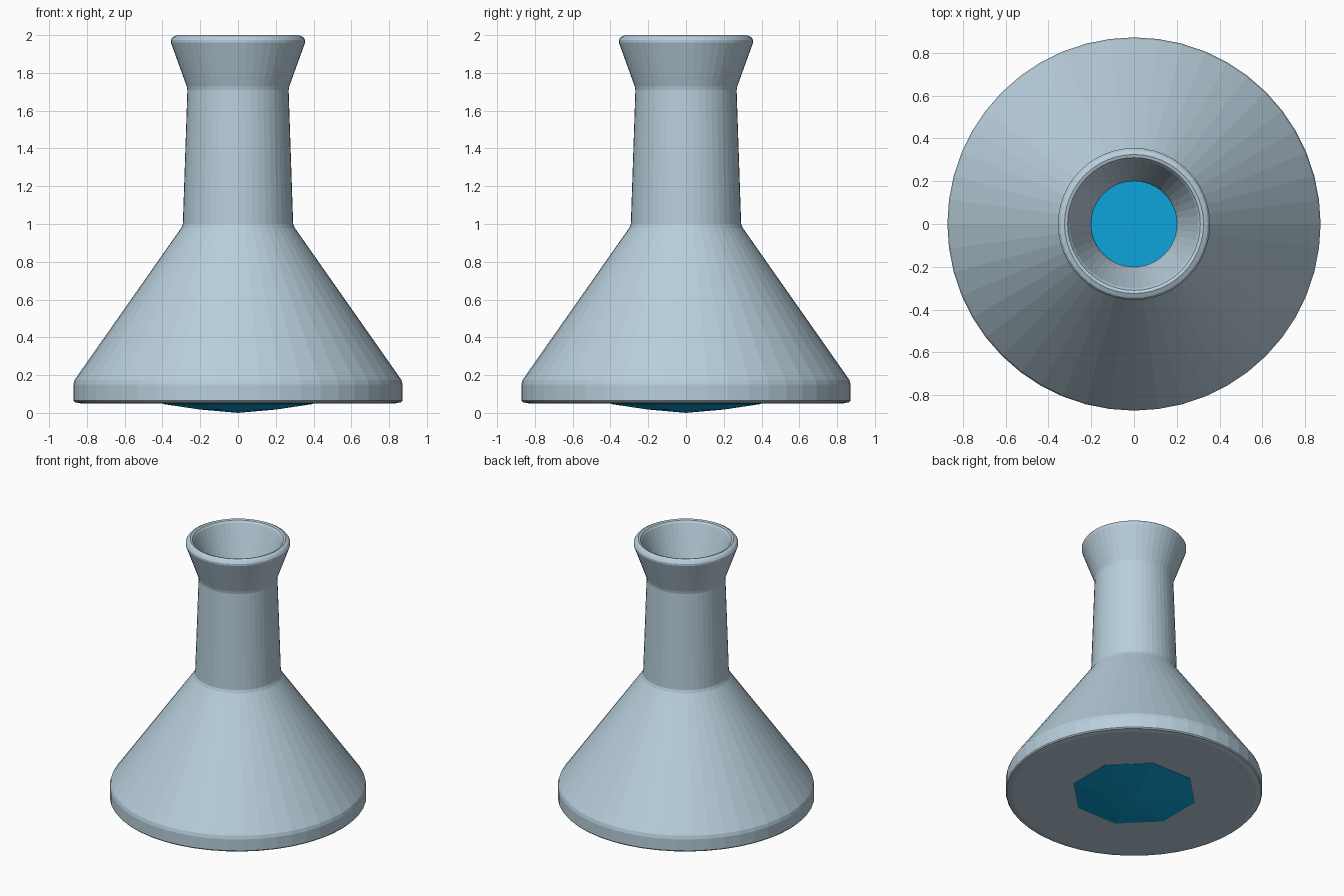
import bpy, bmesh, math

if "Cube" in bpy.data.objects:
    bpy.data.objects.remove(bpy.data.objects["Cube"])


def material(name, color):
    m = bpy.data.materials.new(name)
    m.diffuse_color = (*color, 1)
    m.use_nodes = True
    m.node_tree.nodes["Principled BSDF"].inputs["Base Color"].default_value = m.diffuse_color
    return m


def lathe(name, profile, sides, mat, offset=0.0):
    """Revolve (radius, z) points around z; zero radius becomes a pole."""
    bm = bmesh.new()
    rings = []
    for r, z in profile:
        if r == 0:
            rings.append([bm.verts.new((0, 0, z))] * sides)
        else:
            rings.append([bm.verts.new((r * math.cos(a), r * math.sin(a), z))
                          for a in (offset + math.tau * i / sides for i in range(sides))])
    for low, high in zip(rings, rings[1:]):
        for i in range(sides):
            j = (i + 1) % sides
            corners = list(dict.fromkeys((low[i], low[j], high[j], high[i])))
            bm.faces.new(corners)
    bmesh.ops.recalc_face_normals(bm, faces=bm.faces)
    mesh = bpy.data.meshes.new(name)
    bm.to_mesh(mesh)
    bm.free()
    mesh.materials.append(mat)
    ob = bpy.data.objects.new(name, mesh)
    bpy.context.collection.objects.link(ob)
    return ob


glass = material("pale blue grey glass", (0.48, 0.62, 0.71))
blue = material("blue liquid", (0.004, 0.37, 0.70))

# Hollow flask: outer wall up to the lip, then back down the inside
lathe("flask", [
    (0, 0.05), (0.83, 0.05), (0.865, 0.057), (0.872, 0.065),
    (0.872, 0.15), (0.865, 0.175),
    (0.30, 0.98), (0.292, 1.0), (0.268, 1.71), (0.272, 1.73),
    (0.355, 1.96), (0.355, 1.975), (0.345, 1.99), (0.325, 2.0),
    (0.31, 1.995), (0.30, 1.98),
    (0.205, 1.72), (0.20, 1.69), (0.21, 0.98),
    (0.77, 0.17), (0.77, 0.13), (0, 0.13)], 48, glass)

# Liquid filling the lower part of the flask
lathe("liquid", [(0, 0.14), (0.76, 0.14), (0.76, 0.17), (0.46, 0.60), (0, 0.60)], 48, blue)

# Shallow faceted bulge under the base
lathe("liquid_underside", [(0, 0.0), (0.22, 0.018), (0.43, 0.047), (0.43, 0.06), (0, 0.06)],
      8, blue, math.pi / 8)
